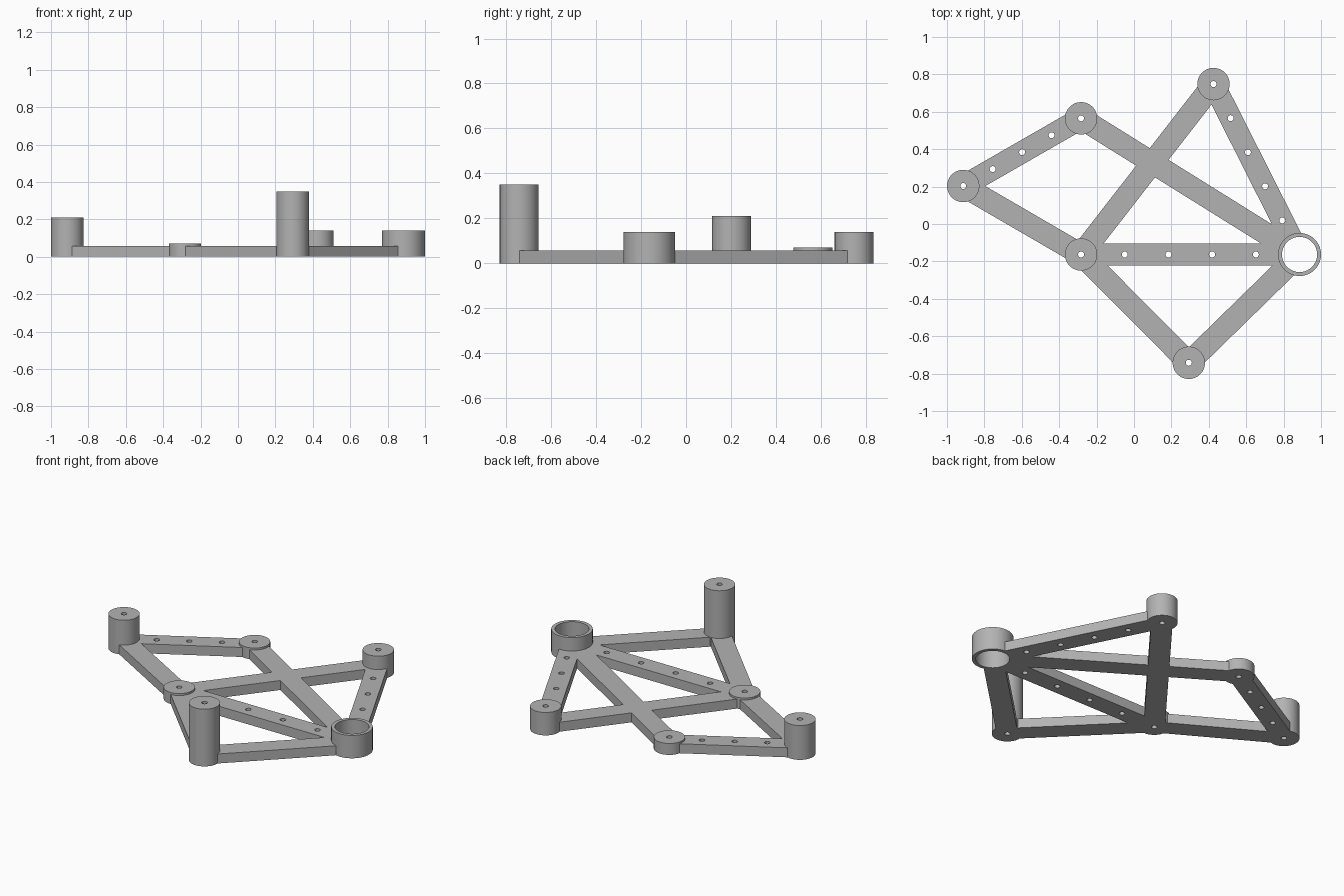
import bpy
from mathutils import Vector

cube = bpy.data.objects.get("Cube")
if cube:
    bpy.data.objects.remove(cube)

# Plain grey material
grey = bpy.data.materials.new("plain grey")
grey.use_nodes = True
colour = (0.45, 0.45, 0.45, 1)
grey.diffuse_color = colour
grey.node_tree.nodes["Principled BSDF"].inputs["Base Color"].default_value = colour

BAR_WIDTH, BAR_HEIGHT = 0.118, 0.058
POST_RADIUS, HOLE_RADIUS = 0.0865, 0.016
RING_OUTER, RING_INNER = 0.115, 0.094

# Joint centres and post heights
joints = {
    "left_post": (-0.913, 0.203, 0.21),
    "back_hub": (-0.283, 0.565, 0.07),
    "centre_hub": (-0.283, -0.163, 0.07),
    "back_post": (0.425, 0.748, 0.14),
    "front_post": (0.293, -0.742, 0.35),
    "ring": (0.885, -0.163, 0.14),
}

# Bars: start joint, end joint, number of holes
bars = [
    ("left_post", "back_hub", 3),
    ("left_post", "centre_hub", 0),
    ("centre_hub", "back_post", 0),
    ("back_hub", "ring", 0),
    ("centre_hub", "ring", 4),
    ("back_post", "ring", 4),
    ("centre_hub", "front_post", 0),
    ("front_post", "ring", 0),
]


def cylinder(name, x, y, radius, bottom, top, sides):
    bpy.ops.mesh.primitive_cylinder_add(
        vertices=sides, radius=radius, depth=top - bottom,
        location=(x, y, (bottom + top) / 2))
    ob = bpy.context.object
    ob.name = name
    return ob


def bar(name, start, end):
    run = end - start
    bpy.ops.mesh.primitive_cube_add(size=1)
    ob = bpy.context.object
    ob.name = name
    middle = (start + end) / 2
    ob.location = (middle.x, middle.y, BAR_HEIGHT / 2)
    ob.rotation_euler.z = run.to_track_quat('X', 'Z').to_euler().z
    ob.scale = (run.length, BAR_WIDTH, BAR_HEIGHT)
    return ob


# Solid parts and drill cutters
solids, cutters = [], []
for name, (x, y, height) in joints.items():
    is_ring = name == "ring"
    solids.append(cylinder(name, x, y, RING_OUTER if is_ring else POST_RADIUS,
                           0, height, 64))
    cutters.append(cylinder(name + "_bore", x, y,
                            RING_INNER if is_ring else HOLE_RADIUS,
                            -0.1, height + 0.1, 64 if is_ring else 24))

for a, b, holes in bars:
    start, end = (Vector((*joints[j][:2], 0)) for j in (a, b))
    solids.append(bar(a + "_to_" + b + "_bar", start, end))
    for i in range(holes):
        p = start.lerp(end, (i + 1) / (holes + 1))
        cutters.append(cylinder("bar_hole", p.x, p.y, HOLE_RADIUS, -0.1, 0.2, 24))

# Fuse the solids into one bracket, then drill it
bracket = solids[0]
for operand in solids[1:] + cutters:
    operand.hide_render = True
    mod = bracket.modifiers.new(operand.name, 'BOOLEAN')
    mod.operation = 'DIFFERENCE' if operand in cutters else 'UNION'
    mod.solver = 'EXACT'
    mod.object = operand

bpy.context.view_layer.update()
evaluated = bracket.evaluated_get(bpy.context.evaluated_depsgraph_get())
mesh = bpy.data.meshes.new_from_object(evaluated)
bracket.modifiers.clear()
bracket.data = mesh
bracket.name = "bracket_frame"
mesh.materials.clear()
mesh.materials.append(grey)
for operand in solids[1:] + cutters:
    bpy.data.objects.remove(operand)

# Smooth round walls, sharp edges
bpy.ops.object.select_all(action='DESELECT')
bracket.select_set(True)
bpy.context.view_layer.objects.active = bracket
bpy.ops.object.shade_smooth_by_angle()
